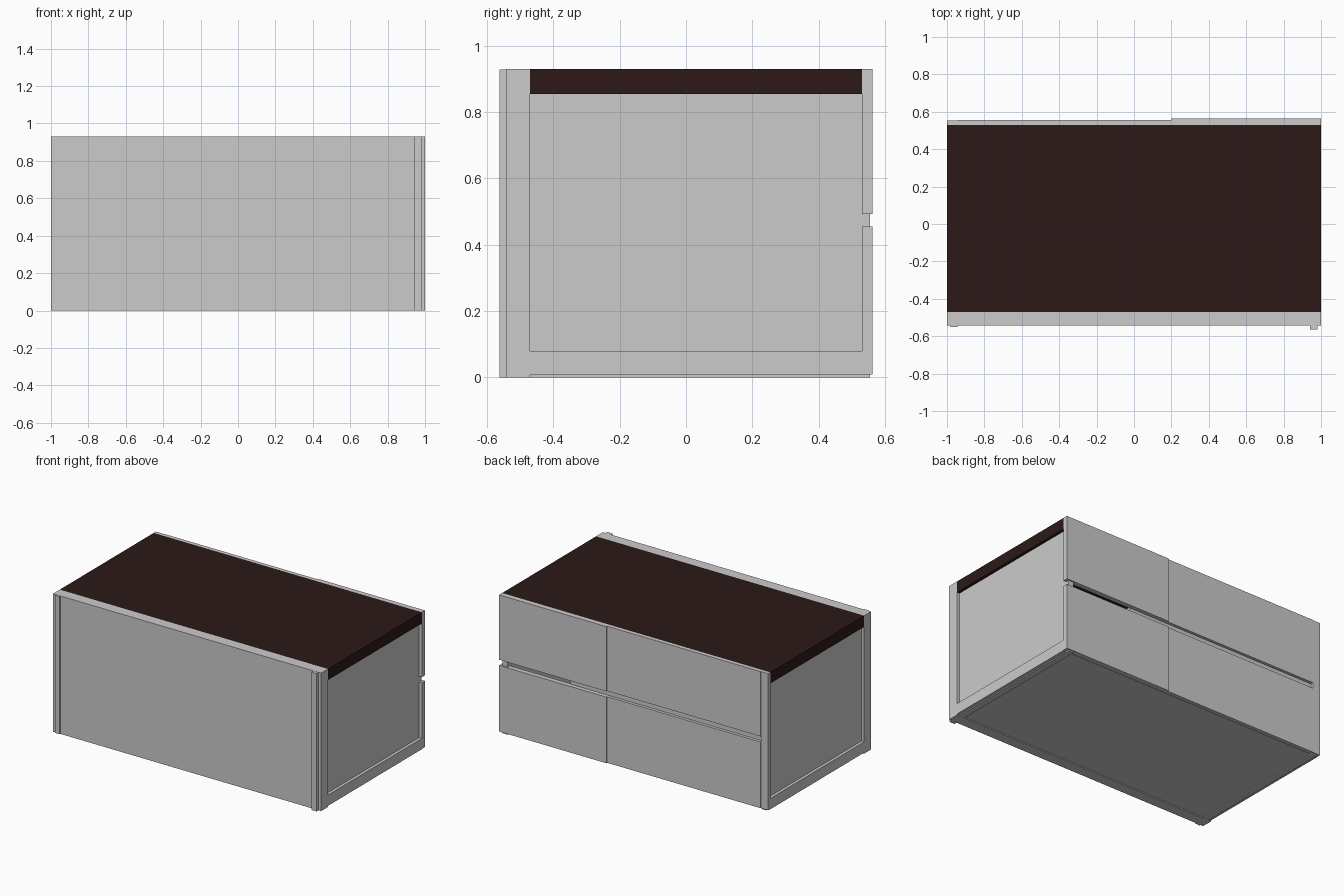
import bpy
import bmesh

if "Cube" in bpy.data.objects:
    bpy.data.objects.remove(bpy.data.objects["Cube"])


def material(name, rgb):
    m = bpy.data.materials.new(name)
    m.diffuse_color = (*rgb, 1)
    m.use_nodes = True
    m.node_tree.nodes["Principled BSDF"].inputs["Base Color"].default_value = m.diffuse_color
    return m


def box(name, x, y, z, mat=None):
    """Box given by its (min, max) range on each axis."""
    bm = bmesh.new()
    bmesh.ops.create_cube(bm, size=1)
    for v in bm.verts:
        for i, (lo, hi) in enumerate((x, y, z)):
            v.co[i] = lo if v.co[i] < 0 else hi
    mesh = bpy.data.meshes.new(name)
    bm.to_mesh(mesh)
    bm.free()
    ob = bpy.data.objects.new(name, mesh)
    bpy.context.collection.objects.link(ob)
    if mat:
        mesh.materials.append(mat)
    return ob


dark = material("dark_top", (0.025, 0.01, 0.009))

H = 0.93
DEPTH = (-0.47, 0.53)

# Top and bottom boards
box("top_board", (-1, 1), DEPTH, (0.855, H), dark)
box("bottom_board", (-1, 1), DEPTH, (0.007, 0.08))

# Large front panel
box("front_panel", (-1, 1), (-0.543, -0.47), (0, H))

# Side walls, inset from the ends and poking through the front panel
box("right_wall", (0.942, 0.98), (-0.563, 0.555), (0, H - 0.001))
box("left_wall", (-0.98, -0.945), (-0.55, 0.545), (0, H - 0.001))

# Rear panels: two rows with a slot between, the right column standing prouder
for row, z in (("lower", (0.009, 0.455)), ("upper", (0.493, H))):
    box(f"{row}_rear_panel_right", (0.2, 1), (0.53, 0.563), z)
    box(f"{row}_rear_panel_left", (-0.945, 0.2), (0.53, 0.555), z)

# End stile closing the slot on the left
box("rear_end_stile", (-1, -0.945), (0.53, 0.553), (0.009, H))

# Rail behind the slot
box("slot_rail", (-0.945, 0.485), (0.48, 0.535), (0.45, 0.498))
